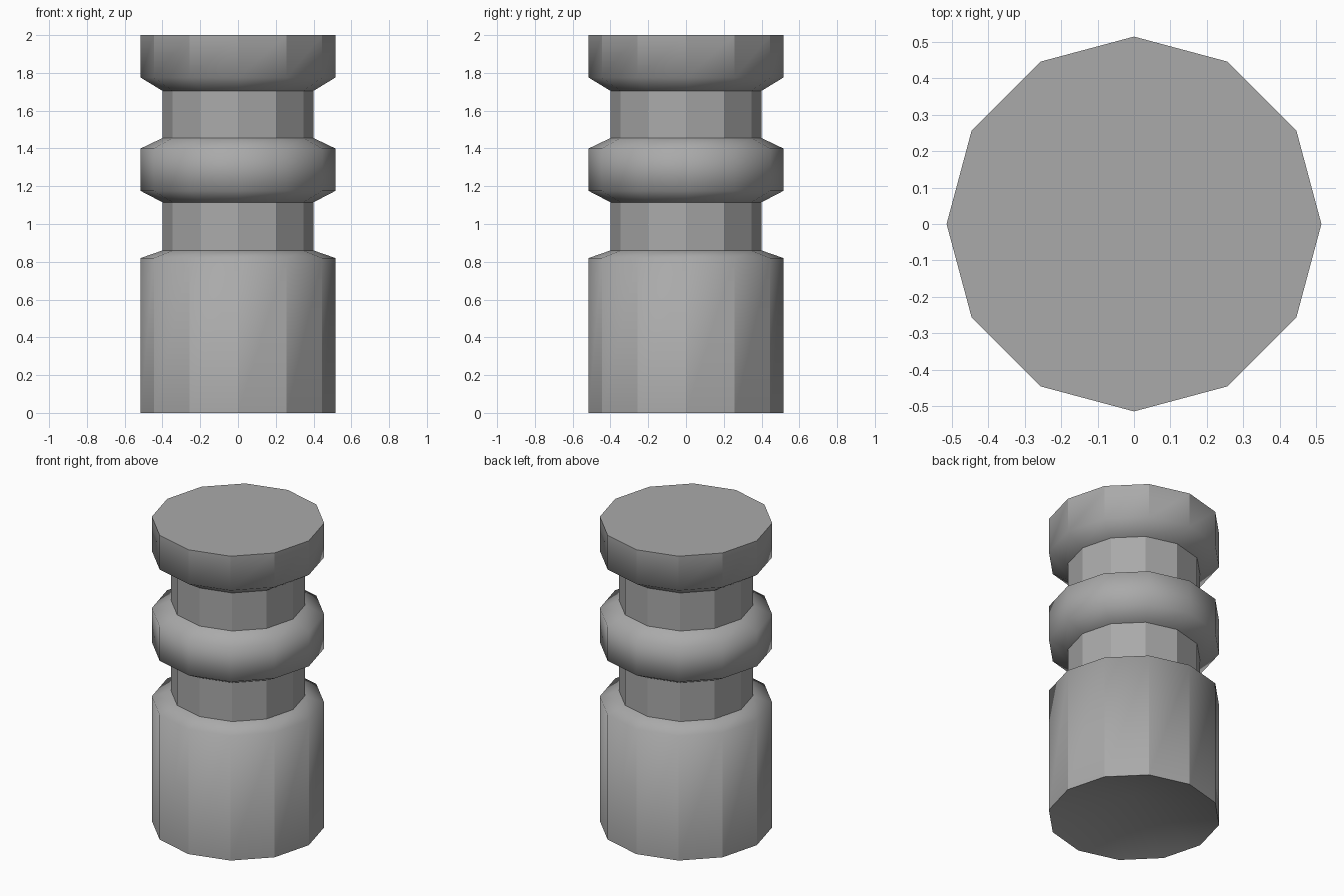
import bpy, bmesh
from math import sin, cos, tau

cube = bpy.data.objects.get("Cube")
if cube:
    bpy.data.objects.remove(cube, do_unlink=True)

SIDES = 12
WIDE, NECK = 0.515, 0.40

# Flat grey
grey = bpy.data.materials.new("plain grey")
grey.use_nodes = True
colour = (0.4, 0.4, 0.4, 1)
grey.diffuse_color = colour
grey.node_tree.nodes["Principled BSDF"].inputs["Base Color"].default_value = colour

# Profile from foot to head: base, neck, collar, neck, head
profile = [(WIDE, 0), (WIDE, 0.82), (NECK, 0.86), (NECK, 1.115),
           (WIDE, 1.175), (WIDE, 1.40), (NECK, 1.455), (NECK, 1.705),
           (WIDE, 1.775), (WIDE, 2.0)]

bm = bmesh.new()
rings = [[bm.verts.new((r * cos(tau * i / SIDES), r * sin(tau * i / SIDES), z))
          for i in range(SIDES)] for r, z in profile]
for low, high in zip(rings, rings[1:]):
    for i in range(SIDES):
        j = (i + 1) % SIDES
        bm.faces.new((low[i], low[j], high[j], high[i]))

# Flat top, and a shallow hollow under the foot
bm.faces.new(rings[-1])
hollow = bm.verts.new((0, 0, 0.15))
for i in range(SIDES):
    bm.faces.new((rings[0][(i + 1) % SIDES], rings[0][i], hollow))

# Smooth shoulders, crisp uprights, neck rings and rims
for face in bm.faces:
    face.smooth = True
for edge in bm.edges:
    a, b = (v.co for v in edge.verts)
    if hollow in edge.verts:
        continue
    upright = (a.xy - b.xy).length < 0.001
    level = abs(a.z - b.z) < 0.001
    in_neck = a.xy.length < NECK + 0.01
    at_rim = a.z < 0.001 or a.z > 1.999
    edge.smooth = not (upright or level and (in_neck or at_rim))

mesh = bpy.data.meshes.new("turned_post")
bm.to_mesh(mesh)
bm.free()
mesh.materials.append(grey)
post = bpy.data.objects.new("turned_post", mesh)
bpy.context.collection.objects.link(post)
